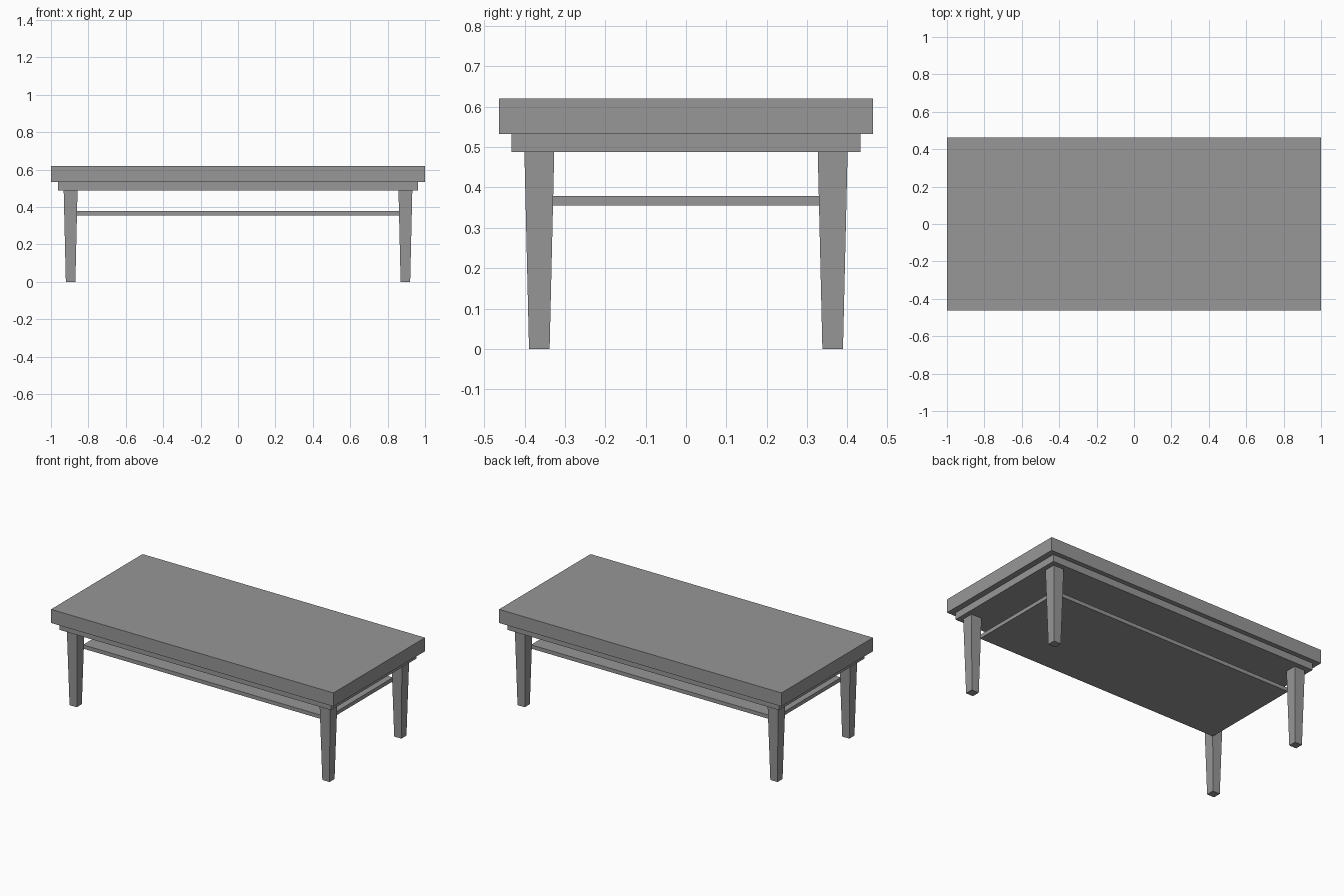
import bpy
import bmesh

if "Cube" in bpy.data.objects:
    bpy.data.objects.remove(bpy.data.objects["Cube"])

wood = bpy.data.materials.new("plain grey")
wood.diffuse_color = (0.31, 0.31, 0.31, 1.0)
wood.use_nodes = True
wood.node_tree.nodes["Principled BSDF"].inputs["Base Color"].default_value = wood.diffuse_color


def block(name, centre, size, z0, z1, bottom_scale=1.0):
    """Box between two heights; its lower end can be narrowed to make a taper."""
    bm = bmesh.new()
    bmesh.ops.create_cube(bm, size=1.0)
    for v in bm.verts:
        k = 1.0 if v.co.z > 0 else bottom_scale
        v.co.x = centre[0] + v.co.x * size[0] * k
        v.co.y = centre[1] + v.co.y * size[1] * k
        v.co.z = z1 if v.co.z > 0 else z0
    mesh = bpy.data.meshes.new(name)
    bm.to_mesh(mesh)
    bm.free()
    mesh.materials.append(wood)
    obj = bpy.data.objects.new(name, mesh)
    bpy.context.collection.objects.link(obj)
    return obj


# Thick top, stepped slab beneath it, and thin lower shelf
block("table_top", (0, 0), (2.0, 0.926), 0.533, 0.62)
block("under_slab", (0, 0), (1.924, 0.866), 0.488, 0.533)
block("lower_shelf", (0, 0), (1.73, 0.664), 0.355, 0.379)

# Four tapered square legs
for side, sx in (("left", -1), ("right", 1)):
    for end, sy in (("front", -1), ("back", 1)):
        block(f"{end}_{side}_leg", (sx * 0.895, sy * 0.3635),
              (0.074, 0.074), 0.0, 0.488, bottom_scale=0.69)
